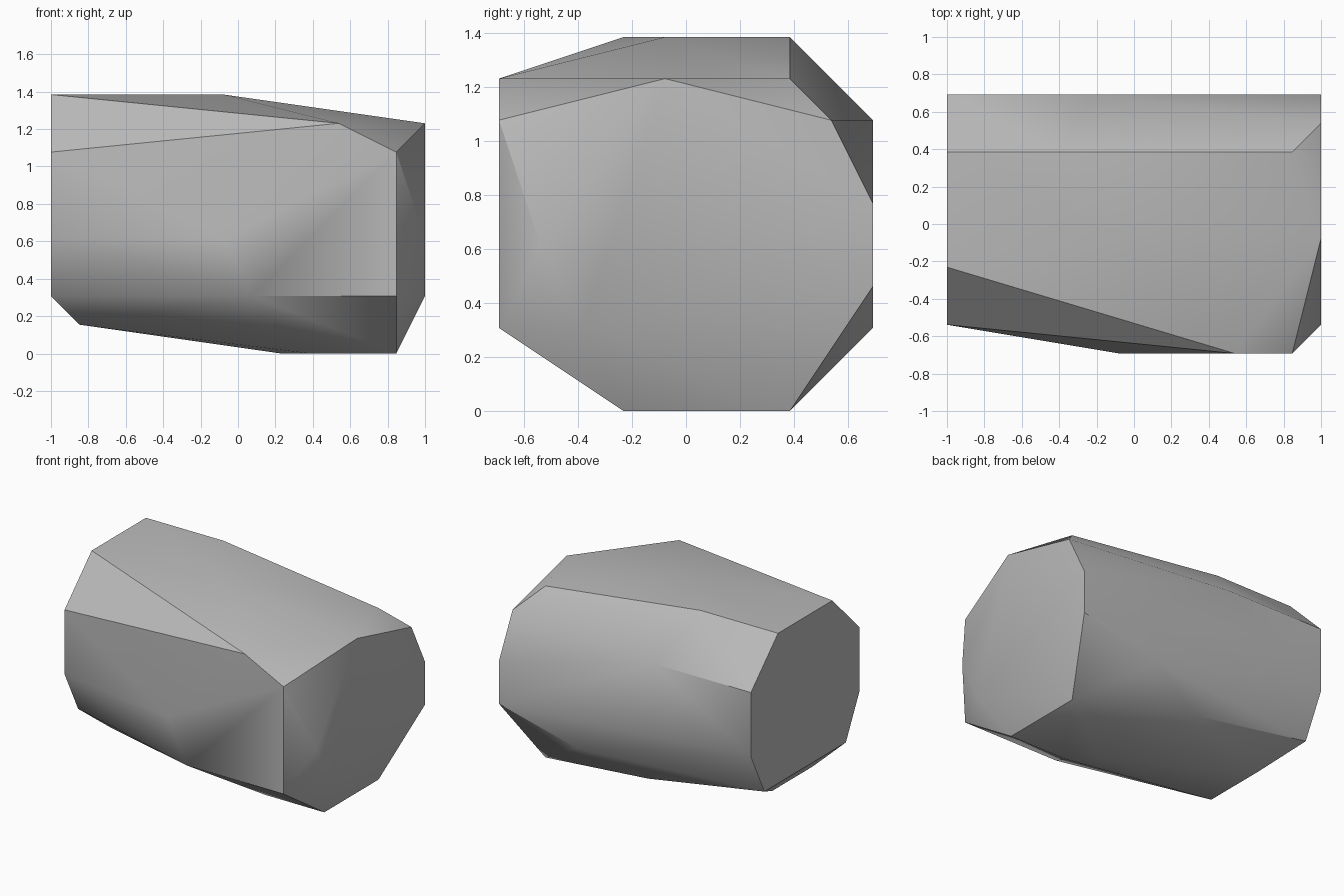
import bpy
import bmesh
import math
from mathutils import Vector

# Remove the default cube
default_cube = bpy.data.objects.get("Cube")
if default_cube:
    bpy.data.objects.remove(default_cube, do_unlink=True)

LENGTH, DEPTH = 13, 9      # size of the block in grid cells
CELL = 2 / LENGTH


def grid_point(station, across, height):
    """Turn grid cells into centred model units."""
    return Vector((station - LENGTH / 2, across - DEPTH / 2, height)) * CELL


def make_material(name, colour):
    material = bpy.data.materials.new(name)
    material.use_nodes = True
    material.diffuse_color = colour
    material.node_tree.nodes["Principled BSDF"].inputs["Base Color"].default_value = colour
    return material


# Corner outlines at stations along the length: (across, height)
end_outline = [(3, 9), (1, 7), (1, 4), (2, 2), (8, 2), (9, 4), (9, 7), (7, 9)]
near_base = [(3, 1), (6, 1)]
far_shoulder = [(0, 2), (0, 7), (7, 8), (7, 0), (3, 0)]
far_outline = [(1, 4), (4, 8), (8, 7), (9, 5), (9, 3), (2, 2)]

stations = {
    0: end_outline,
    1: near_base,
    4: [(7, 9)],
    5: [(9, 7)],
    6: [(0, 4), (4, 9), (8, 1)],
    7: [(0, 2)],
    8: [(4, 0), (6, 0)],
    9: [(3, 0), (9, 2)],
    10: [(0, 8)],
    12: far_shoulder,
    13: far_outline,
}

# Faceted block wrapped around the corners
bm = bmesh.new()
for station, outline in stations.items():
    for across, height in outline:
        bm.verts.new(grid_point(station, across, height))
hull = bmesh.ops.convex_hull(bm, input=bm.verts)
loose = [v for v in bm.verts if not v.link_faces]
bmesh.ops.delete(bm, geom=loose, context="VERTS")
bmesh.ops.dissolve_limit(bm, angle_limit=math.radians(0.5), verts=bm.verts, edges=bm.edges)
bmesh.ops.recalc_face_normals(bm, faces=bm.faces)

mesh = bpy.data.meshes.new("faceted_block")
bm.to_mesh(mesh)
bm.free()
block = bpy.data.objects.new("faceted_block", mesh)
bpy.context.scene.collection.objects.link(block)
mesh.materials.append(make_material("plain grey", (0.5, 0.5, 0.5, 1)))

# Soft shading across the gentle facets, crisp main edges
bpy.ops.object.select_all(action="DESELECT")
block.select_set(True)
bpy.context.view_layer.objects.active = block
bpy.ops.object.shade_smooth_by_angle(angle=math.radians(30))
